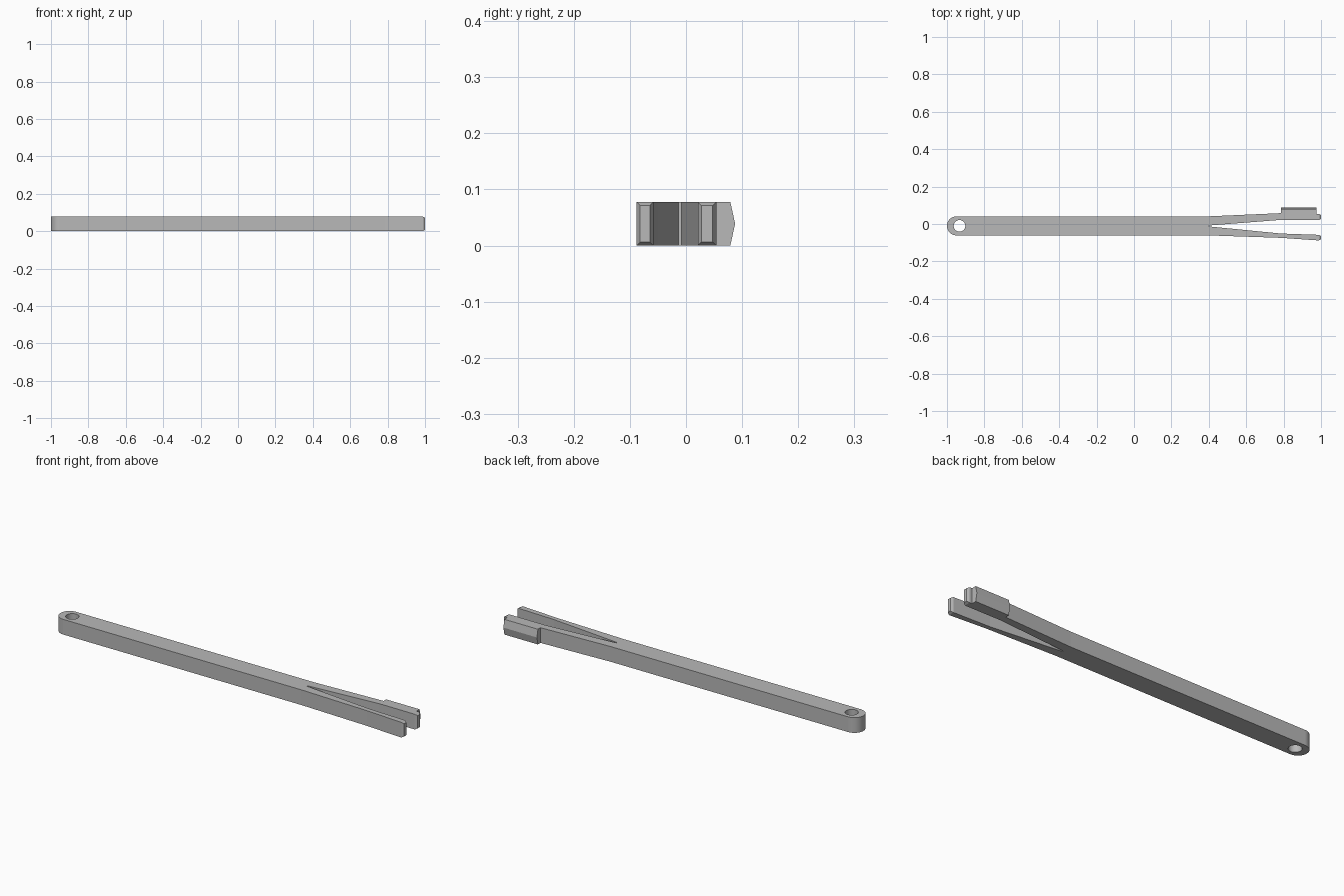
import bpy, bmesh
from math import sin, cos, pi

if "Cube" in bpy.data.objects:
    bpy.data.objects.remove(bpy.data.objects["Cube"], do_unlink=True)

HEIGHT = 0.078
MID_Y = -0.01      # centre line of the bar
HALF_W = 0.051

grey = bpy.data.materials.new("plain grey")
grey.use_nodes = True
colour = (0.48, 0.48, 0.48, 1)
grey.diffuse_color = colour
grey.node_tree.nodes["Principled BSDF"].inputs["Base Color"].default_value = colour


def finish(name, bm):
    bmesh.ops.recalc_face_normals(bm, faces=bm.faces[:])
    mesh = bpy.data.meshes.new(name)
    bm.to_mesh(mesh)
    bm.free()
    mesh.materials.append(grey)
    obj = bpy.data.objects.new(name, mesh)
    bpy.context.collection.objects.link(obj)
    return obj


def extrude_profile(points, direction):
    """Close a ring of points into a face and extrude it to a solid."""
    bm = bmesh.new()
    face = bm.faces.new([bm.verts.new(p) for p in points])
    moved = bmesh.ops.extrude_face_region(bm, geom=[face])["geom"]
    verts = [v for v in moved if isinstance(v, bmesh.types.BMVert)]
    bmesh.ops.translate(bm, verts=verts, vec=direction)
    bmesh.ops.recalc_face_normals(bm, faces=bm.faces[:])
    return bm


# Forked bar: rounded tail, straight shank and two spreading prongs
SEG = 20
outline = [(-1 + HALF_W - HALF_W * sin(pi * i / SEG),
            MID_Y + HALF_W * cos(pi * i / SEG)) for i in range(SEG + 1)]
outline += [(0.4, MID_Y - HALF_W), (0.785, -0.074), (0.988, -0.088),
            (0.988, -0.058), (0.785, -0.051), (0.4, -0.013),
            (0.4, -0.008), (0.785, 0.022), (0.988, 0.021),
            (0.988, 0.054), (0.785, 0.058), (0.4, MID_Y + HALF_W)]
bm = extrude_profile([(x, y, 0) for x, y in outline], (0, 0, HEIGHT))

# Chamfered prong tips
tips = [f for f in bm.faces
        if f.normal.x > 0.9 and f.calc_center_median().x > 0.9]
bmesh.ops.inset_individual(bm, faces=tips, thickness=0.009, depth=0.012)
for f in bm.faces:
    f.smooth = abs(f.normal.z) < 0.5 and f.calc_center_median().x < -0.94
bar = finish("forked_bar", bm)

# Round hole through the tail
ring = [(-0.933 + 0.031 * cos(2 * pi * i / 32),
         MID_Y + 0.031 * sin(2 * pi * i / 32), -0.05) for i in range(32)]
bm = extrude_profile(ring, (0, 0, HEIGHT + 0.1))
for f in bm.faces:
    f.smooth = abs(f.normal.z) < 0.5
cutter = finish("hole_cutter", bm)
cutter.hide_render = True
cutter.hide_set(True)
cutter.display_type = 'WIRE'
cut = bar.modifiers.new("tail hole", 'BOOLEAN')
cut.operation = 'DIFFERENCE'
cut.solver = 'EXACT'
cut.object = cutter

# Ridged catch on the outside of the left prong
section = [(0.04, 0), (0.079, 0), (0.0875, HEIGHT / 2),
           (0.079, HEIGHT), (0.04, HEIGHT)]
finish("ridged_catch",
       extrude_profile([(0.785, y, z) for y, z in section], (0.19, 0, 0)))
